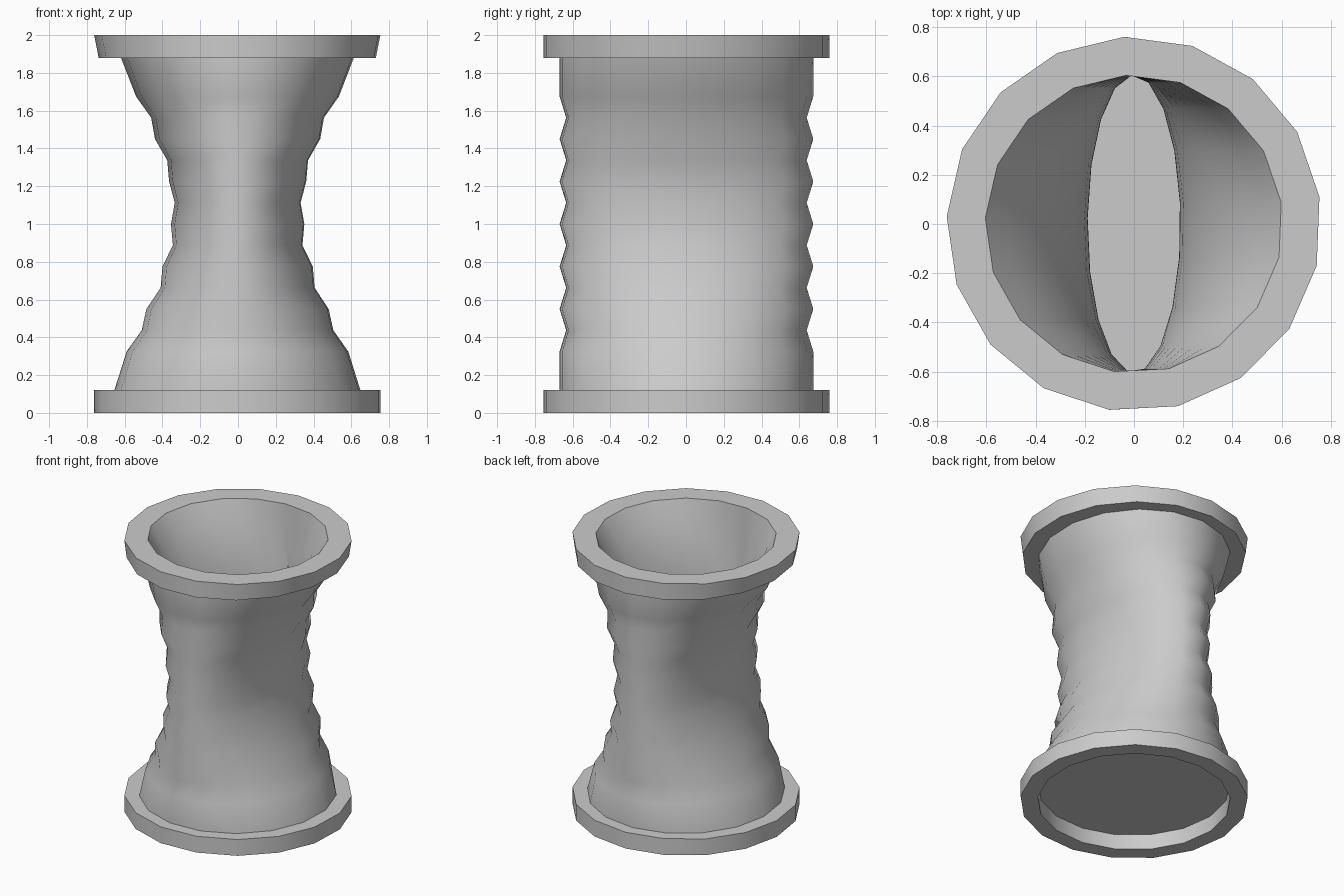
import bpy, math

if "Cube" in bpy.data.objects:
    bpy.data.objects.remove(bpy.data.objects["Cube"])

SIDES = 17
PHASE = math.radians(8.3)

grey = bpy.data.materials.new("stone grey")
grey.diffuse_color = (0.6, 0.6, 0.6, 1)
grey.use_nodes = True
grey.node_tree.nodes["Principled BSDF"].inputs["Base Color"].default_value = grey.diffuse_color


def lathe(name, profile, cap_first=False, cap_last=False, smooth=35):
    """Turn (x radius, y radius, z) rows into an elliptical 17-sided shell."""
    verts, faces = [], []
    for rx, ry, z in profile:
        for i in range(SIDES):
            a = PHASE + 2 * math.pi * i / SIDES
            verts.append((rx * math.cos(a), ry * math.sin(a), z))
    for k in range(len(profile) - 1):
        for i in range(SIDES):
            j = (i + 1) % SIDES
            lo, hi = k * SIDES, (k + 1) * SIDES
            faces.append((lo + i, lo + j, hi + j, hi + i))
    if cap_first:
        faces.append(tuple(reversed(range(SIDES))))
    if cap_last:
        base = (len(profile) - 1) * SIDES
        faces.append(tuple(range(base, base + SIDES)))
    mesh = bpy.data.meshes.new(name)
    mesh.from_pydata(verts, [], faces)
    mesh.materials.append(grey)
    obj = bpy.data.objects.new(name, mesh)
    bpy.context.collection.objects.link(obj)
    bpy.ops.object.select_all(action='DESELECT')
    obj.select_set(True)
    bpy.context.view_layer.objects.active = obj
    bpy.ops.object.shade_smooth_by_angle(angle=math.radians(smooth))
    return obj


# Rippled outer wall, pinched in x only; y zigzags between two radii
half_widths = [0.59, 0.51, 0.485, 0.41, 0.40, 0.345, 0.355,
               0.335, 0.365, 0.375, 0.44, 0.46, 0.54]
wall = [(0.655, 0.675, 0.12)]
for k, rx in enumerate(half_widths):
    wall.append((rx, 0.64 if k % 2 else 0.675, 0.325 + k * 0.1125))
wall.append((0.62, 0.675, 1.88))
lathe("outer_wall", wall, smooth=80)

# Top rim, slightly narrower in x underneath
lathe("top_rim", [(0.62, 0.675, 1.88), (0.738, 0.762, 1.88),
                  (0.762, 0.762, 2.0), (0.605, 0.605, 2.0)])

# Inner lining, pinched to a narrow slot at the waist, with a floor
lining = []
for k in range(17):
    z = 2.0 - k * 1.86 / 16
    lining.append((0.605 * (0.31 + 0.69 * (z - 1) ** 2), 0.605, z))
lathe("inner_lining", lining, cap_last=True)

# Foot ring with a recessed underside
lathe("foot_ring", [(0.64, 0.645, 0.11), (0.645, 0.645, 0.0),
                    (0.762, 0.762, 0.0), (0.762, 0.762, 0.12),
                    (0.655, 0.675, 0.12)], cap_first=True)
